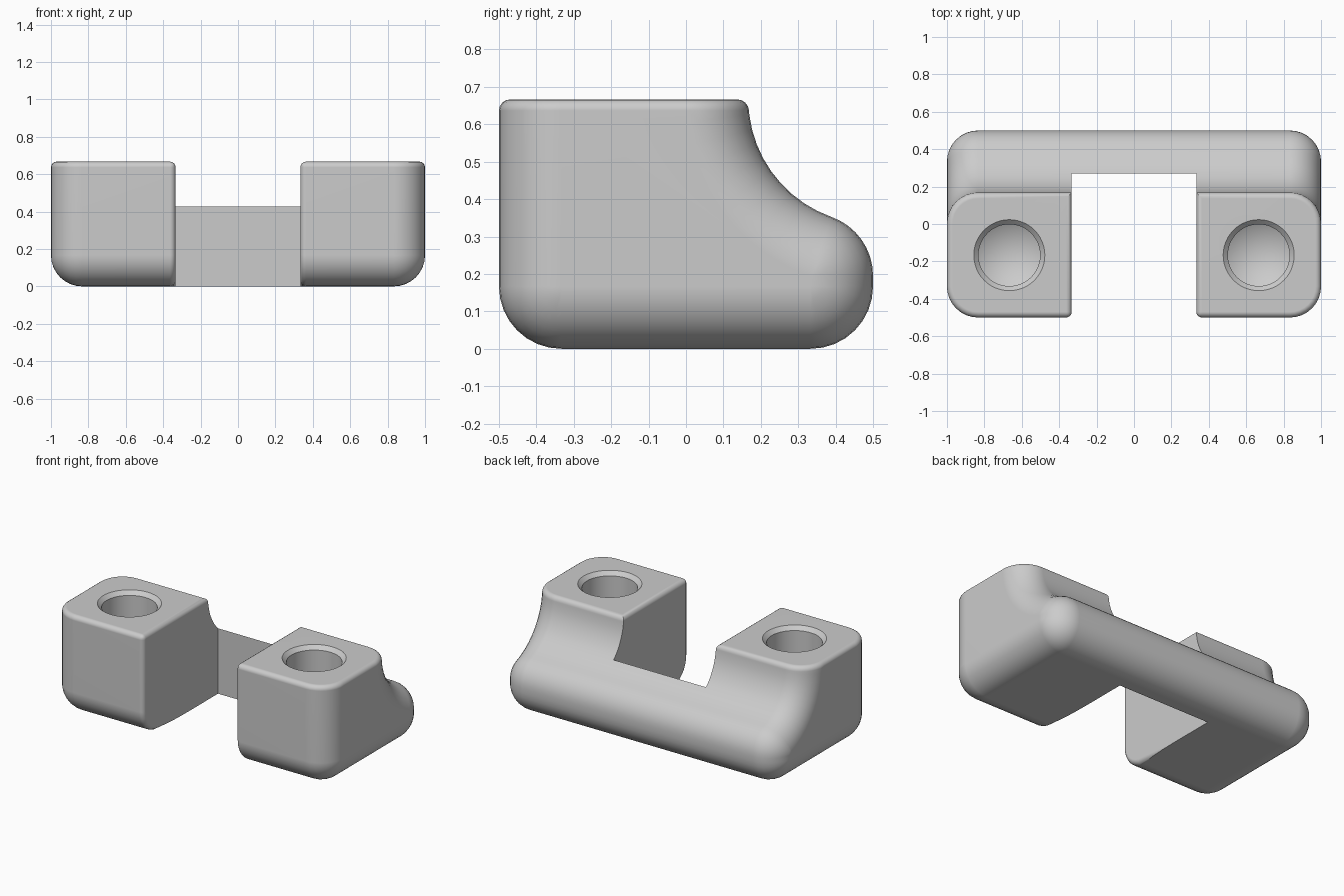
import bpy, bmesh, math

cube = bpy.data.objects.get("Cube")
if cube:
    bpy.data.objects.remove(cube)

H = 2 / 3          # height of the posts
R = 1 / 6          # large outer rounding
NOTCH_X = 1 / 3    # half width of the gap
NOTCH_Y = 0.27     # back wall of the gap
FILLET = 0.03      # small edge rounding


def new_object(name, bm):
    bmesh.ops.remove_doubles(bm, verts=bm.verts, dist=1e-5)
    bmesh.ops.recalc_face_normals(bm, faces=bm.faces)
    mesh = bpy.data.meshes.new(name)
    bm.to_mesh(mesh)
    bm.free()
    obj = bpy.data.objects.new(name, mesh)
    bpy.context.collection.objects.link(obj)
    return obj


def arc(cy, cz, radius, start, end, steps):
    angles = [start + (end - start) * i / steps for i in range(steps + 1)]
    return [(cy + radius * math.cos(a), cz + radius * math.sin(a)) for a in angles]


def side_profile(inset):
    """Open side outline from the front top edge round to the back top edge."""
    pi, tangent, r = math.pi, math.acos(1 / 3), R - inset
    points = [(-0.5 + inset, H)]
    points += arc(-2 * R, R, r, pi, 1.5 * pi, 8)
    points += arc(2 * R, R, r, 1.5 * pi, 2 * pi, 8)
    points += arc(2 * R, H - 0.5 * math.sin(tangent), r, 0, tangent, 8)
    points += arc(0.5, H, 2 * R + inset, pi + tangent, pi, 10)[1:]
    return points


def cut(obj, cutter):
    """Subtract the cutter, bake the result and remove the cutter."""
    mod = obj.modifiers.new("cut", "BOOLEAN")
    mod.operation = "DIFFERENCE"
    mod.solver = "EXACT"
    mod.object = cutter
    cutter.hide_render = True
    bpy.context.view_layer.update()
    graph = bpy.context.evaluated_depsgraph_get()
    mesh = bpy.data.meshes.new_from_object(obj.evaluated_get(graph))
    obj.modifiers.clear()
    obj.data = mesh
    bpy.data.objects.remove(cutter)


# Body: side outline lofted across x, shrinking at both rounded ends
steps = [math.pi / 2 * i / 8 for i in range(9)]
half = [(1 - R + R * math.sin(a), R - R * math.cos(a)) for a in steps]
stations = [(-x, d) for x, d in reversed(half)] + half
bm = bmesh.new()
rings = [[bm.verts.new((x, y, z)) for y, z in side_profile(d)] for x, d in stations]
for a, b in zip(rings, rings[1:]):
    for i in range(len(a) - 1):
        bm.faces.new((a[i], a[i + 1], b[i + 1], b[i]))
bm.faces.new(rings[0])
bm.faces.new(rings[-1])
bm.faces.new([r[0] for r in rings] + [r[-1] for r in reversed(rings)])
body = new_object("double_post_body", bm)

# Gap between the posts
bm = bmesh.new()
bmesh.ops.create_cube(bm, size=1)
for v in bm.verts:
    v.co = (v.co.x * 2 * NOTCH_X, NOTCH_Y if v.co.y > 0 else -1, v.co.z * 4)
cut(body, new_object("gap_cutter", bm))

# Small rounding on the post tops and the inner front edges
bm = bmesh.new()
bm.from_mesh(body.data)


def is_rounded(edge):
    if len(edge.link_faces) != 2 or edge.calc_face_angle(0) < 0.5:
        return False
    top = all(abs(v.co.z - H) < 1e-4 for v in edge.verts)
    inner = all(abs(abs(v.co.x) - NOTCH_X) < 1e-4 and v.co.y < -2 * R + 1e-3
                for v in edge.verts)
    return top or inner


bmesh.ops.bevel(bm, geom=[e for e in bm.edges if is_rounded(e)], offset=FILLET,
                offset_type="OFFSET", segments=4, profile=0.5, affect="EDGES",
                clamp_overlap=False)
bm.to_mesh(body.data)
bm.free()

# Countersunk blind holes with a conical bottom
hole = [(0, 0.17), (0.165, 0.265), (0.165, H - 0.025), (0.19, H), (0.19, 0.8), (0, 0.8)]
for side in (-1, 1):
    bm = bmesh.new()
    verts = [bm.verts.new((side * 2 / 3 + r, -R, z)) for r, z in hole]
    edges = [bm.edges.new(pair) for pair in zip(verts, verts[1:])]
    bmesh.ops.spin(bm, geom=verts + edges, cent=(side * 2 / 3, -R, 0),
                   axis=(0, 0, 1), angle=2 * math.pi, steps=48)
    cut(body, new_object("hole_cutter", bm))

# Material
grey = bpy.data.materials.new("light_grey")
grey.use_nodes = True
colour = (0.6, 0.6, 0.6, 1)
grey.diffuse_color = colour
grey.node_tree.nodes["Principled BSDF"].inputs["Base Color"].default_value = colour
body.data.materials.clear()
body.data.materials.append(grey)
for face in body.data.polygons:
    face.material_index = 0

# Smooth curves, crisp flat faces
bpy.ops.object.select_all(action="DESELECT")
body.select_set(True)
bpy.context.view_layer.objects.active = body
bpy.ops.object.shade_smooth_by_angle(angle=math.radians(30))
weighted = body.modifiers.new("weighted_normals", "WEIGHTED_NORMAL")
weighted.keep_sharp = True
